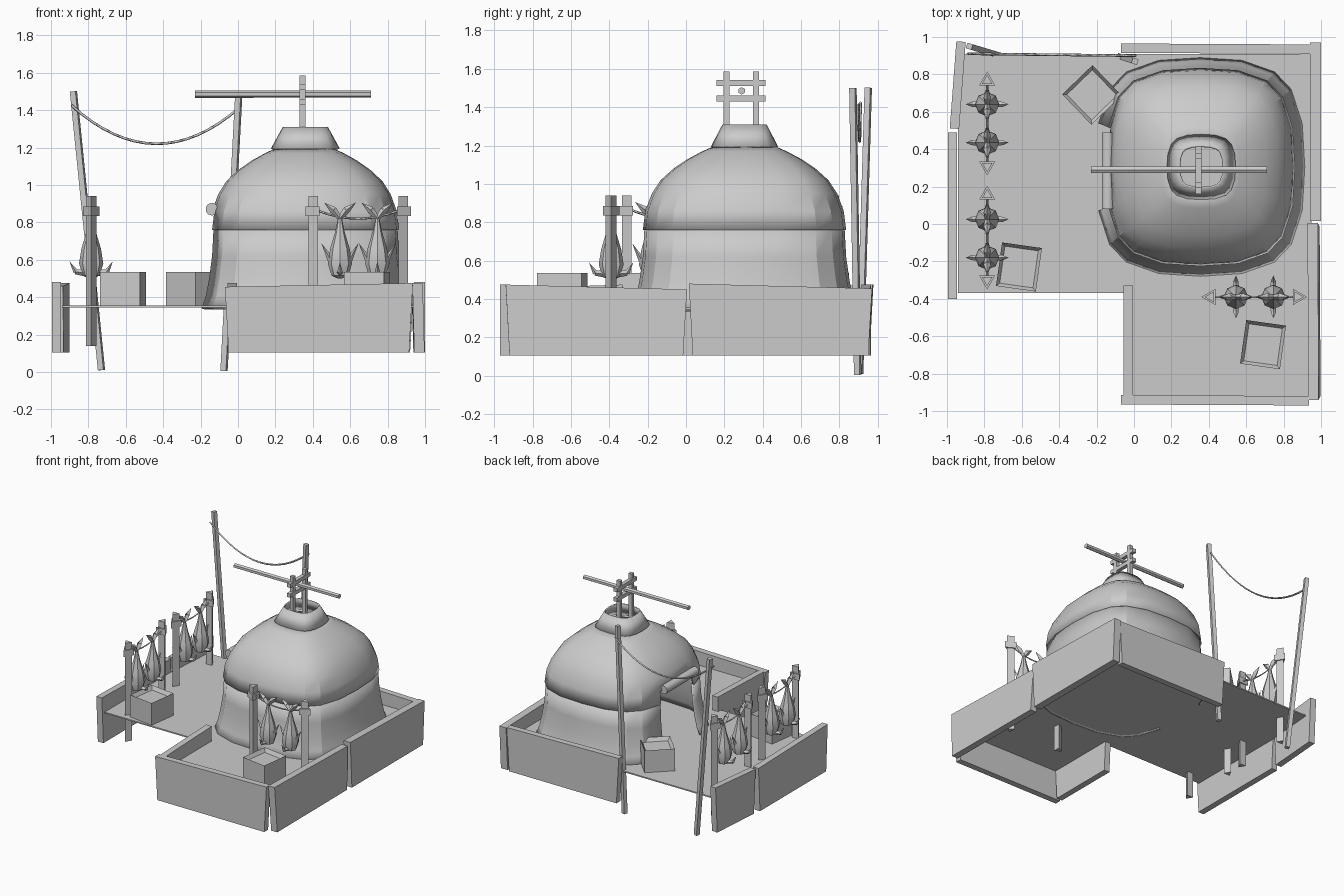
import bpy, bmesh, math
from mathutils import Vector, Matrix

cube = bpy.data.objects.get("Cube")
if cube:
    bpy.data.objects.remove(cube, do_unlink=True)

grey = bpy.data.materials.new("plain_grey")
grey.use_nodes = True
colour = (0.6, 0.6, 0.6, 1)
grey.diffuse_color = colour
grey.node_tree.nodes["Principled BSDF"].inputs["Base Color"].default_value = colour


def finish(name, bm, smooth=None):
    bmesh.ops.recalc_face_normals(bm, faces=bm.faces)
    me = bpy.data.meshes.new(name)
    bm.to_mesh(me)
    bm.free()
    me.materials.append(grey)
    ob = bpy.data.objects.new(name, me)
    bpy.context.collection.objects.link(ob)
    if smooth:
        bpy.ops.object.select_all(action='DESELECT')
        bpy.context.view_layer.objects.active = ob
        ob.select_set(True)
        bpy.ops.object.shade_smooth_by_angle(angle=math.radians(smooth))
    return ob


def add_rod(bm, a, b, r1, r2=None, sides=4, spin=0.0):
    """Straight prism or cone between two points."""
    a, b = Vector(a), Vector(b)
    d = b - a
    turn = d.to_track_quat('Z', 'Y').to_matrix().to_4x4()
    if abs(d.x) + abs(d.y) < 1e-6:
        turn = Matrix.Identity(4)
    m = Matrix.Translation((a + b) / 2) @ turn @ Matrix.Rotation(spin, 4, 'Z')
    bmesh.ops.create_cone(bm, cap_ends=True, segments=sides, radius1=r1,
                          radius2=r1 if r2 is None else r2, depth=d.length, matrix=m)


def rod(name, a, b, r, sides=4, spin=math.pi / 4, smooth=None):
    bm = bmesh.new()
    add_rod(bm, a, b, r, None, sides, spin)
    return finish(name, bm, smooth)


def box(name, lo, hi):
    bm = bmesh.new()
    bmesh.ops.create_cube(bm, size=1)
    lo, hi = Vector(lo), Vector(hi)
    for v in bm.verts:
        v.co = (lo + hi) / 2 + v.co * (hi - lo)
    return finish(name, bm)


def rope(name, a, b, sag, thick=0.006, steps=12):
    cu = bpy.data.curves.new(name, 'CURVE')
    cu.dimensions = '3D'
    cu.bevel_depth = thick
    cu.bevel_resolution = 0
    sp = cu.splines.new('POLY')
    sp.points.add(steps)
    for i, p in enumerate(sp.points):
        t = i / steps
        q = Vector(a).lerp(Vector(b), t)
        q.z -= sag * 4 * t * (1 - t)
        p.co = (*q, 1)
    cu.materials.append(grey)
    ob = bpy.data.objects.new(name, cu)
    bpy.context.collection.objects.link(ob)


# Platform floor in two parts
box("main_floor", (-0.94, -0.37, 0.345), (0.95, 0.91, 0.355))
box("front_floor", (-0.03, -0.92, 0.345), (0.95, -0.37, 0.355))


# Leaning boards around the platform, narrower at the bottom
def board(name, a, b, top_a, top_b, thick=0.05, lean=(0, 0)):
    a, b = Vector(a), Vector(b)
    along = (b - a).normalized()
    side = Vector((-along.y, along.x))
    bm = bmesh.new()
    bmesh.ops.create_cube(bm, size=1)
    for v in bm.verts:
        end, up, s = v.co.x > 0, v.co.z > 0, v.co.y
        p = (b if end else a) + side * s * thick
        if up:
            p += Vector(lean)
        else:
            p += along * (-0.02 if end else 0.02)
        v.co = (p.x, p.y, (top_b if end else top_a) if up else 0.105)
    finish(name, bm)


board("front_board", (-0.07, -0.94), (0.935, -0.945), 0.455, 0.475)
board("front_side_board", (-0.03, -0.92), (-0.03, -0.33), 0.455, 0.475)
board("left_board_front", (0.97, -0.94), (0.965, 0.005), 0.475, 0.45, 0.055, (-0.01, 0))
board("left_board_back", (0.97, 0.015), (0.97, 0.97), 0.48, 0.455, 0.06)
board("back_board", (-0.07, 0.94), (0.94, 0.935), 0.475, 0.455)
board("right_board_front", (-0.97, -0.4), (-0.97, 0.49), 0.48, 0.46)
board("right_board_back", (-0.96, 0.51), (-0.925, 0.975), 0.46, 0.475, 0.05)

# Hut shell: rounded-square rings stacked along a profile
QUARTER = [(1, 0), (0.975, 0.4), (0.87, 0.71), (0.71, 0.87), (0.4, 0.975)]


def shell(name, profile, centre=(0.355, 0.305), flat=0.955, door_top=0, thick=0.015):
    bm = bmesh.new()
    rings = []
    for z, r in profile:
        ring = []
        for k in range(4):
            for x, y in QUARTER:
                x, y = [(x, y), (-y, x), (-x, -y), (y, -x)][k]
                ring.append(bm.verts.new((centre[0] + x * r * flat, centre[1] + y * r, z)))
        rings.append(ring)
    n = len(rings[0])
    for lower, upper in zip(rings, rings[1:]):
        for i in range(n):
            j = (i + 1) % n
            bm.faces.new((lower[i], lower[j], upper[j], upper[i]))
    # Doorway on the right side
    gone = []
    for f in bm.faces:
        c = f.calc_center_median()
        if c.x < centre[0] - 0.3 and abs(c.y - centre[1]) < 0.15 and c.z < door_top:
            gone.append(f)
    bmesh.ops.delete(bm, geom=gone, context='FACES')
    ob = finish(name, bm, 22)
    m = ob.modifiers.new("thickness", 'SOLIDIFY')
    m.thickness = thick
    m.offset = -1


shell("hut_wall", [(0.34, 0.59), (0.41, 0.565), (0.5, 0.547), (0.62, 0.53), (0.765, 0.522)],
      door_top=0.8)
shell("hut_roof", [(0.76, 0.53), (0.86, 0.517), (0.95, 0.483), (1.02, 0.437), (1.08, 0.37),
                   (1.13, 0.295), (1.17, 0.22), (1.205, 0.14)], door_top=0.84)
shell("smoke_cap", [(1.195, 0.175), (1.31, 0.115)], (0.36, 0.305), 1.05, thick=0.01)
rod("rolled_door_flap", (-0.14, 0.08, 0.87), (-0.14, 0.49, 0.87), 0.034, 10, 0, 40)

# Frame and long beam on top
for i, y in enumerate((0.21, 0.365)):
    rod(f"frame_post_{i}", (0.345, y, 1.2), (0.345, y, 1.585), 0.022)
for i, z in enumerate((1.445, 1.525)):
    rod(f"frame_bar_{i}", (0.345, 0.16, z), (0.345, 0.415, z), 0.022)
rod("long_beam", (-0.23, 0.29, 1.485), (0.71, 0.29, 1.485), 0.019, 6, 0)

# Tall leaning poles with a hanging rope
rod("tall_pole_outer", (-0.73, 0.905, 0.01), (-0.88, 0.95, 1.5), 0.022)
rod("tall_pole_inner", (-0.075, 0.895, 0.005), (0.005, 0.87, 1.5), 0.022)
rope("hanging_rope", (-0.89, 0.91, 1.425), (0.01, 0.9, 1.415), 0.2, 0.007, 16)


# Drying racks: two three-sided posts, a rope and two hanging fish
def fish(name, place):
    bm = bmesh.new()
    profile = [(0.5, 0.012), (0.515, 0.045), (0.58, 0.065), (0.66, 0.052),
               (0.75, 0.025), (0.83, 0.009)]
    for (z1, r1), (z2, r2) in zip(profile, profile[1:]):
        start = len(bm.faces)
        add_rod(bm, (0, 0, z1), (0, 0, z2), r1, r2, 8)
    caps = [f for f in bm.faces if len(f.verts) == 8 and 0.51 < f.calc_center_median().z < 0.82]
    bmesh.ops.delete(bm, geom=caps, context='FACES_ONLY')
    bmesh.ops.remove_doubles(bm, verts=bm.verts, dist=0.0005)
    for s in (-1, 1):
        add_rod(bm, (0, 0, 0.82), (s * 0.035, 0, 0.865), 0.012, 0.02, 4)
        add_rod(bm, (s * 0.035, 0, 0.865), (s * 0.085, 0, 0.905), 0.02, 0, 4)
        add_rod(bm, (s * 0.05, 0, 0.6), (s * 0.1, 0, 0.69), 0.017, 0, 4)
        add_rod(bm, (0, s * 0.035, 0.53), (0, s * 0.085, 0.535), 0.018, 0.013, 4)
        add_rod(bm, (0, s * 0.082, 0.535), (0, s * 0.115, 0.59), 0.014, 0, 4)
    bm.transform(place)
    finish(name, bm, 35)


def rack(name, start, angle, length, offsets):
    place = Matrix.Translation(start) @ Matrix.Rotation(angle, 4, 'Z')
    for tag, x, spin in (("near", 0, math.pi), ("far", length, 0)):
        bm = bmesh.new()
        add_rod(bm, (x, 0, 0.14), (x, 0, 0.94), 0.033, None, 3, spin)
        add_rod(bm, (x, 0, 0.835), (x, 0, 0.885), 0.05, None, 3, spin)
        # triangles point outward along the rack
        corner = max((v.co.x - x for v in bm.verts), key=abs)
        if corner * (1 if tag == "far" else -1) < 0 or abs(corner) < 0.045:
            bmesh.ops.rotate(bm, verts=bm.verts, cent=(x, 0, 0),
                             matrix=Matrix.Rotation(-math.pi / 2, 3, 'Z'))
        bm.transform(place)
        finish(f"{name}_{tag}_post", bm)
    rope(f"{name}_rope", place @ Vector((0, 0, 0.87)), place @ Vector((length, 0, 0.87)), 0.05)
    for i, x in enumerate(offsets):
        fish(f"{name}_fish_{i}", place @ Matrix.Translation((x, 0, 0)))


rack("front_rack", (0.41, -0.39, 0), 0, 0.465, (0.135, 0.335))
rack("side_rack_front", (-0.785, -0.3, 0), math.pi / 2, 0.455, (0.12, 0.325))
rack("side_rack_back", (-0.785, 0.31, 0), math.pi / 2, 0.455, (0.125, 0.33))


# Crates with a recessed top
def crate(name, x, y, angle, w=0.215, d=0.235):
    bm = bmesh.new()
    bmesh.ops.create_cube(bm, size=1)
    bm.transform(Matrix.Diagonal((w, d, 0.185, 1)))
    top = [f for f in bm.faces if f.normal.z > 0.9]
    bmesh.ops.inset_region(bm, faces=top, thickness=0.025)
    bmesh.ops.translate(bm, verts=top[0].verts, vec=(0, 0, -0.03))
    bm.transform(Matrix.Translation((x, y, 0.4425)) @ Matrix.Rotation(math.radians(angle), 4, 'Z'))
    finish(name, bm)


crate("crate_front", 0.69, -0.645, -8)
crate("crate_side", -0.615, -0.23, -8)
crate("crate_back", -0.225, 0.69, 44, 0.225, 0.225)
